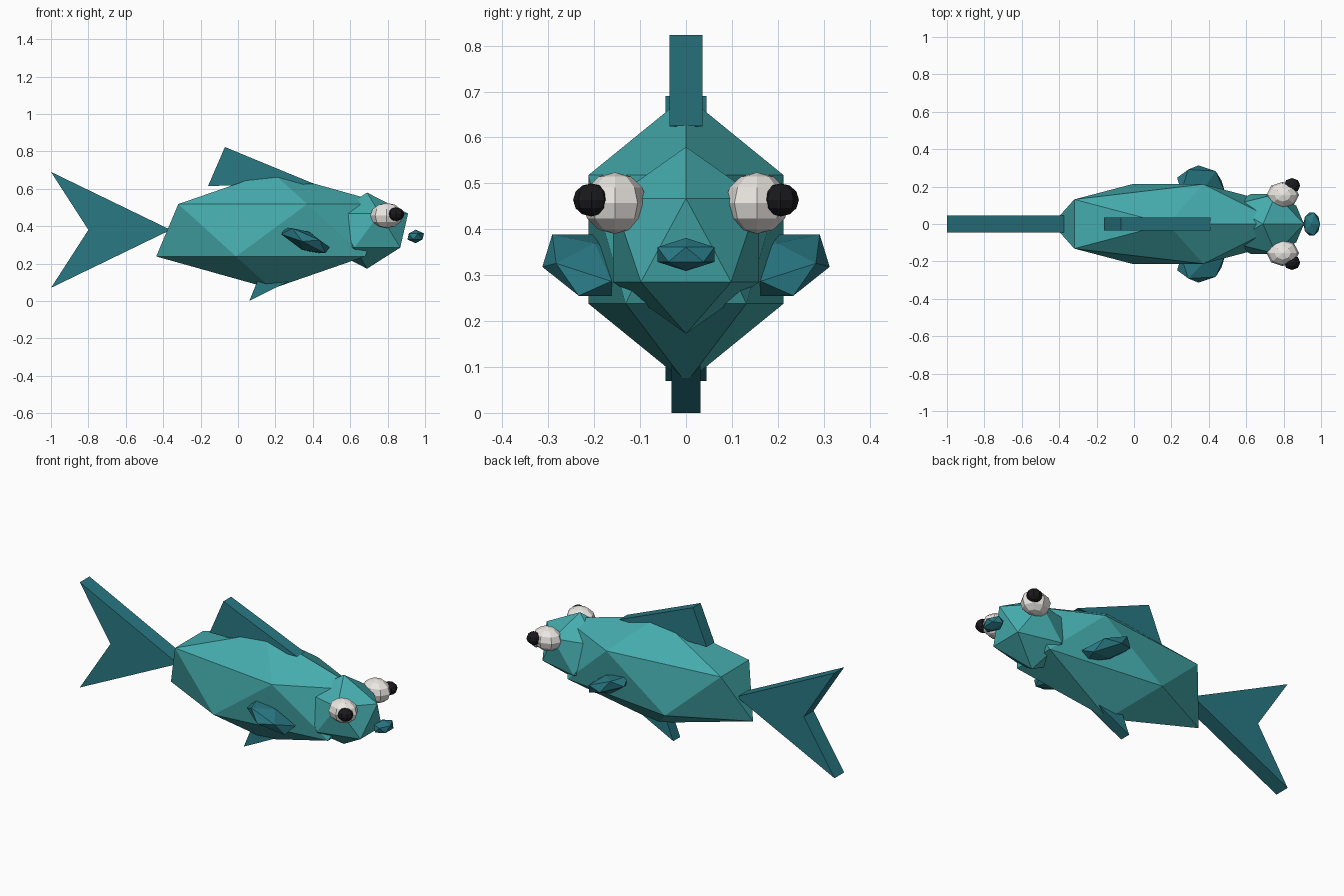
import bpy, math
from mathutils import Euler

if "Cube" in bpy.data.objects:
    bpy.data.objects.remove(bpy.data.objects["Cube"])


def material(name, rgb):
    m = bpy.data.materials.new(name)
    m.diffuse_color = (*rgb, 1)
    m.use_nodes = True
    m.node_tree.nodes["Principled BSDF"].inputs["Base Color"].default_value = m.diffuse_color
    return m


TEAL = material("teal", (0.06, 0.41, 0.42))
DARK_TEAL = material("dark_teal", (0.022, 0.19, 0.23))
WHITE = material("eye_white", (0.83, 0.80, 0.76))
BLACK = material("pupil_black", (0.01, 0.01, 0.012))


def finish(ob, name, mat, scale):
    ob.name = name
    ob.scale = scale
    ob.data.materials.append(mat)
    return ob


def ico(name, loc, scale, mat, rot=(0, 0, 0)):
    bpy.ops.mesh.primitive_ico_sphere_add(subdivisions=1, radius=1, location=loc, rotation=rot)
    return finish(bpy.context.object, name, mat, scale)


def ball(name, loc, scale, mat):
    bpy.ops.mesh.primitive_uv_sphere_add(segments=8, ring_count=6, radius=1, location=loc)
    return finish(bpy.context.object, name, mat, scale)


def fin(name, outline, half):
    """Flat plate: xz outline extruded to +-half in y."""
    n = len(outline)
    verts = [(x, y, z) for y in (-half, half) for x, z in outline]
    faces = [tuple(range(n)), tuple(range(2 * n - 1, n - 1, -1))]
    faces += [((i + 1) % n, i, i + n, (i + 1) % n + n) for i in range(n)]
    me = bpy.data.meshes.new(name)
    me.from_pydata(verts, [], faces)
    ob = bpy.data.objects.new(name, me)
    bpy.context.collection.objects.link(ob)
    return finish(ob, name, DARK_TEAL, (1, 1, 1))


# Body, head and mouth
ico("body", (0.18, 0, 0.378), (0.69, 0.25, 0.313), TEAL)
ico("head", (0.69, 0, 0.376), (0.245, 0.187, 0.2035), TEAL)
ico("mouth", (0.95, 0, 0.345), (0.05, 0.073, 0.036), DARK_TEAL)

# Flat fins
fin("tail_fin", [(-1, 0.69), (-1 + 0.2, 0.38), (-1, 0.07), (-0.36, 0.38)], 0.045)
fin("dorsal_fin", [(-0.16, 0.615), (0.41, 0.625), (-0.07, 0.823)], 0.036)
fin("belly_fin", [(0.06, 0.0), (0.40, 0.17), (0.13, 0.17)], 0.032)

# Paired parts
for side, s in (("right", -1), ("left", 1)):
    ball(side + "_eye", (0.795, s * 0.155, 0.457), (0.087, 0.07, 0.067), WHITE)
    ball(side + "_pupil", (0.845, s * 0.206, 0.464), (0.044, 0.04, 0.036), BLACK)
    ico(side + "_side_fin", (0.36, s * 0.205, 0.322), (0.155, 0.115, 0.052), DARK_TEAL,
        Euler((0, math.radians(24), -s * math.radians(18))))
